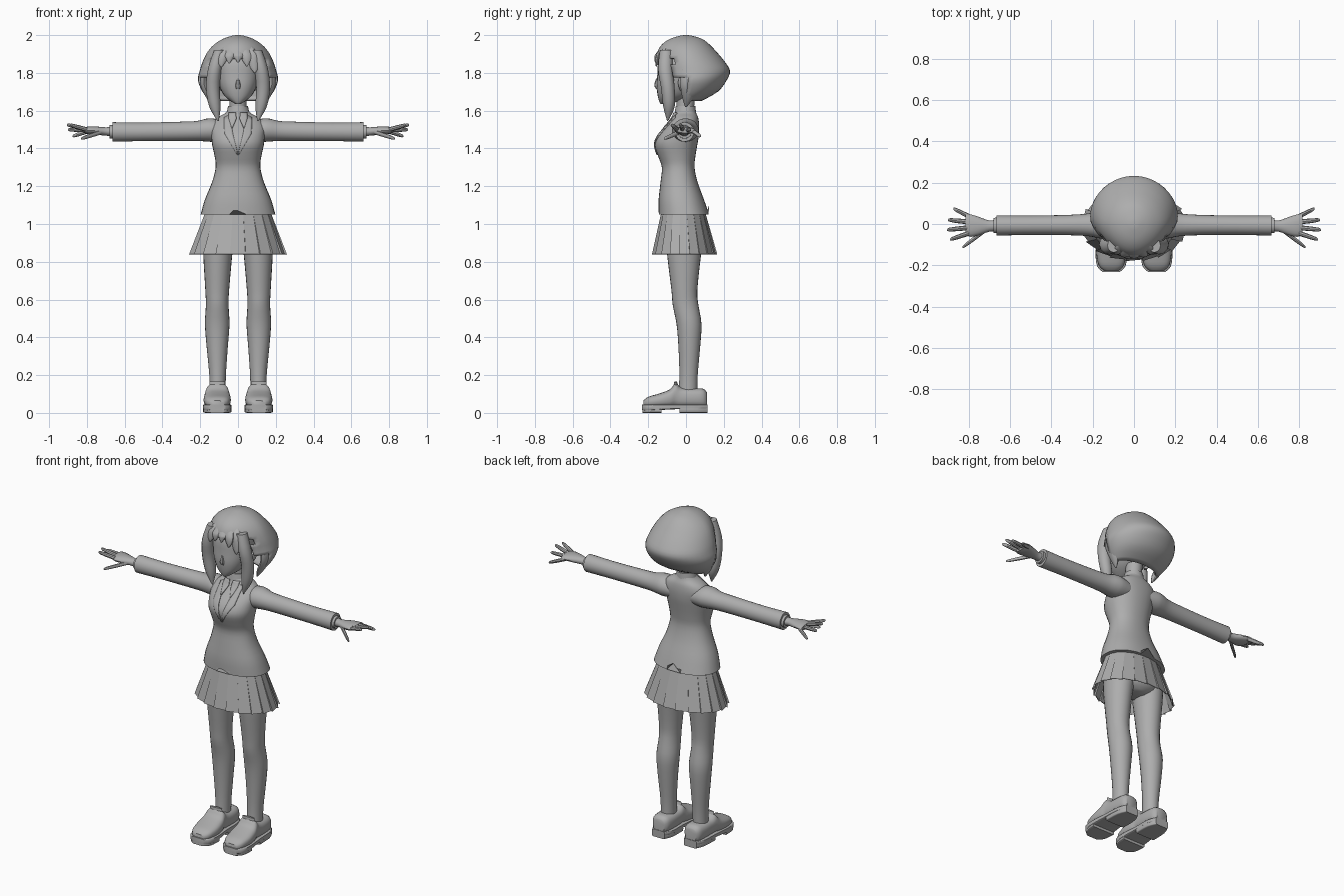
import bpy, bmesh, math
from mathutils import Vector
from mathutils.bvhtree import BVHTree

grey = bpy.data.materials.new("plain_grey")
grey.diffuse_color = (0.42, 0.42, 0.42, 1)


def finish(name, bm, angle=40, mirror=False, thick=0.0):
    """Turn a bmesh into a named, shaded object."""
    bmesh.ops.recalc_face_normals(bm, faces=bm.faces[:])
    me = bpy.data.meshes.new(name)
    bm.to_mesh(me)
    bm.free()
    me.materials.append(grey)
    for p in me.polygons:
        p.use_smooth = angle > 0
    if angle > 0:
        me.set_sharp_from_angle(angle=math.radians(angle))
    ob = bpy.data.objects.new(name, me)
    bpy.context.collection.objects.link(ob)
    if thick:
        m = ob.modifiers.new("thickness", 'SOLIDIFY')
        m.thickness, m.offset = thick, -1
    if mirror:
        ob.modifiers.new("mirror", 'MIRROR')
    return ob


def spline(rings, k):
    """Catmull-Rom interpolation of ring parameters."""
    out = []
    for i in range(len(rings) - 1):
        p0, p1 = rings[max(i - 1, 0)], rings[i]
        p2, p3 = rings[i + 1], rings[min(i + 2, len(rings) - 1)]
        for j in range(k):
            t = j / k
            out.append([0.5 * (2 * b + (c - a) * t + (2 * a - 5 * b + 4 * c - d) * t * t
                               + (3 * b - a - 3 * c + d) * t ** 3)
                        for a, b, c, d in zip(p0, p1, p2, p3)])
    return out + [list(rings[-1])]


def loft_bm(rings, axis='z', n=24, power=2.0, k=3, caps=(True, True)):
    """Rings: (position, centre, half width, low, high) across the given axis."""
    bm, rows = bmesh.new(), []
    for t, c, r, lo, hi in spline(rings, k):
        row = []
        for i in range(n):
            a = 2 * math.pi * (i + 0.5) / n - math.pi / 2 - math.pi / n
            ca, sa = math.cos(a), math.sin(a)
            u = c + r * math.copysign(abs(ca) ** (2 / power), ca)
            v = (lo + hi) / 2 + (hi - lo) / 2 * math.copysign(abs(sa) ** (2 / power), sa)
            co = {'z': (u, v, t), 'y': (u, t, v), 'x': (t, u, v)}[axis]
            row.append(bm.verts.new(co))
        rows.append(row)
    for a, b in zip(rows, rows[1:]):
        for i in range(n):
            j = (i + 1) % n
            bm.faces.new((a[i], a[j], b[j], b[i]))
    if caps[0]:
        bm.faces.new(rows[0])
    if caps[1]:
        bm.faces.new(rows[-1])
    return bm


def loft(name, rings, mirror=False, angle=40, **kw):
    return finish(name, loft_bm(rings, **kw), angle, mirror)


# head, nose, ears, neck
loft("head", [(1.635, 0, .012, -.135, -.09), (1.65, 0, .038, -.142, -.04), (1.68, 0, .073, -.15, .02),
              (1.73, 0, .1, -.156, .08), (1.79, 0, .115, -.152, .11), (1.86, 0, .12, -.145, .12),
              (1.93, 0, .1, -.11, .11)], power=2.3)
loft("nose", [(1.715, 0, .012, -.158, -.14), (1.735, 0, .014, -.168, -.14), (1.77, 0, .006, -.158, -.14)], n=8)
loft("ear", [(1.705, .1, .008, -.03, -.01), (1.73, .112, .014, -.04, .005), (1.765, .118, .016, -.04, .01),
             (1.785, .118, .006, -.025, .0)], mirror=True, n=12)
loft("neck", [(1.53, 0, .055, -.05, .05), (1.6, 0, .045, -.05, .042), (1.68, 0, .046, -.05, .05)])

# hair cap, opened for the face and ears
bm = loft_bm([(1.65, 0, .15, -.09, .08), (1.70, 0, .188, -.115, .168), (1.76, 0, .212, -.14, .215),
              (1.81, 0, .203, -.153, .233), (1.86, 0, .187, -.16, .205), (1.91, 0, .162, -.152, .163),
              (1.95, 0, .127, -.128, .125), (1.98, 0, .08, -.085, .085), (1.997, 0, .03, -.03, .03),
              (2.0, 0, .004, -.004, .004)], n=40, caps=(False, True))
cut = []
for f in bm.faces:
    c = f.calc_center_median()
    if (c.y < -.07 and c.z < 1.87) or (c.y < 0 and c.z < 1.77):
        cut.append(f)
bmesh.ops.delete(bm, geom=cut, context='FACES')
for v in bm.verts:
    if v.co.y < 0:
        v.co.x *= 1 + 1.1 * v.co.y
finish("hair_cap", bm, 50, thick=.018)

# long side locks and fringe locks
loft("side_lock", [(1.545, .105, .003, -.10, -.095), (1.62, .122, .03, -.12, -.06), (1.72, .133, .036, -.132, -.06),
                   (1.82, .123, .036, -.148, -.07), (1.92, .098, .03, -.138, -.07)], mirror=True, n=12)
loft("rear_lock", [(1.62, .13, .003, -.005, .005), (1.67, .15, .02, -.02, .04), (1.74, .18, .02, -.03, .06),
                   (1.82, .175, .02, -.03, .06)], mirror=True, n=10)
for i, (x, tip) in enumerate([(-.085, 1.83), (-.045, 1.85), (0, 1.855), (.045, 1.835), (.085, 1.80)]):
    y = -.165 + 2.5 * x * x
    loft("fringe_lock_%d" % (i + 1), [(tip, x * 1.05, .003, y, y + .006), (tip + .03, x, .022, y - .002, y + .022),
         (1.9, x * .9, .028, y + .004, y + .035), (1.94, x * .7, .018, y + .035, y + .055)], n=10)

# blazer body
bm = loft_bm([(1.05, 0, .198, -.145, .122), (1.13, 0, .175, -.145, .095), (1.22, 0, .138, -.135, .062),
              (1.30, 0, .118, -.128, .045), (1.36, 0, .124, -.148, .05), (1.42, 0, .137, -.166, .06),
              (1.47, 0, .142, -.148, .068), (1.52, 0, .145, -.105, .07), (1.56, 0, .115, -.072, .065),
              (1.585, 0, .07, -.06, .055), (1.6, 0, .055, -.055, .05)], n=32, power=2.25)
tree = BVHTree.FromBMesh(bm)
for v in bm.verts:  # vents at the hem
    if abs(v.co.x) < .01 and v.co.z < 1.06:
        v.co.z += .05
finish("blazer_body", bm, 45)


def plate(name, inner, outer, lift, steps=10):
    """Strip between two lines (x, z) laid onto the chest."""
    bm, rows = bmesh.new(), []

    def at(line, t):
        s = t * (len(line) - 1)
        i = min(int(s), len(line) - 2)
        return Vector(line[i]).lerp(Vector(line[i + 1]), s - i)
    for j in range(steps + 1):
        a, b, row = at(inner, j / steps), at(outer, j / steps), []
        for q in range(5):
            p = a.lerp(b, q / 4)
            hit = tree.ray_cast(Vector((p.x, -1, p.y)), Vector((0, 1, 0)))[0]
            if hit is None:
                hit = tree.find_nearest(Vector((p.x, -.05, p.y)))[0]
            row.append(bm.verts.new((p.x, hit.y - lift, p.y)))
        rows.append(row)
    for a, b in zip(rows, rows[1:]):
        for i in range(4):
            bm.faces.new((a[i], a[i + 1], b[i + 1], b[i]))
    finish(name, bm, 50, mirror=True, thick=.006)


plate("lapel", [(.045, 1.58), (.025, 1.47), (.001, 1.37)], [(.075, 1.565), (.072, 1.48), (.004, 1.365)], .006)
plate("shirt_collar_wing", [(.012, 1.59), (.008, 1.56), (.03, 1.51)], [(.05, 1.59), (.05, 1.56), (.034, 1.51)], .009, 6)
loft("shirt_collar", [(1.565, 0, .066, -.064, .056), (1.6, 0, .058, -.058, .052), (1.625, 0, .052, -.054, .05)])

# sleeves and cuffs
loft("sleeve", [(.07, .0, .06, 1.44, 1.545), (.13, -.002, .07, 1.435, 1.558), (.17, -.003, .066, 1.437, 1.557),
                (.22, -.004, .055, 1.44, 1.545), (.32, -.005, .049, 1.44, 1.541), (.5, -.006, .047, 1.439, 1.537),
                (.665, -.007, .049, 1.436, 1.539)], mirror=True, axis='x')
loft("shirt_cuff", [(.65, -.007, .038, 1.452, 1.524), (.68, -.007, .037, 1.453, 1.523)], mirror=True, axis='x')

# hands
loft("palm", [(.66, -.007, .03, 1.463, 1.515), (.70, -.01, .027, 1.468, 1.512), (.75, -.01, .044, 1.472, 1.516),
              (.79, -.008, .054, 1.476, 1.516), (.815, -.003, .05, 1.482, 1.512)], mirror=True, axis='x', n=16)
fingers = {"index": ((.80, -.045, 1.50), (.89, -.075, 1.525)), "middle": ((.80, -.018, 1.50), (.905, -.028, 1.525)),
           "ring": ((.80, .01, 1.497), (.90, .02, 1.50)), "little": ((.79, .033, 1.493), (.875, .075, 1.465)),
           "thumb": ((.72, -.03, 1.488), (.83, -.113, 1.452))}
for nm, (a, b) in fingers.items():
    a, b = Vector(a), Vector(b)
    rings = []
    for t, r in ((0, .012), (.5, .0115), (.9, .009), (1, .004)):
        p = a.lerp(b, t)
        rings.append((p.x, p.y, r, p.z - r, p.z + r))
    loft(nm + "_finger", rings, mirror=True, axis='x', n=8, k=2)

# pleated skirt: each pleat is a flat panel tucked under its neighbour
bm, rows, pleats = bmesh.new(), [], 20
for z, rx, lo, hi in ((1.08, .168, -.128, .098), (.84, .262, -.182, .168)):
    row = []
    for i in range(pleats):
        for ang, s in ((i, 1.0), (i + 1, .955)):
            a = 2 * math.pi * (ang + .5) / pleats - math.pi / 2
            s = s if z < 1 else 1
            row.append(bm.verts.new((rx * s * math.cos(a), (lo + hi) / 2 + (hi - lo) / 2 * s * math.sin(a), z)))
    rows.append(row)
for i in range(2 * pleats):
    j = (i + 1) % (2 * pleats)
    bm.faces.new((rows[0][i], rows[0][j], rows[1][j], rows[1][i]))
bmesh.ops.remove_doubles(bm, verts=bm.verts[:], dist=.0005)
finish("pleated_skirt", bm, 0, thick=.005)

# hips and legs
loft("hips", [(.85, 0, .05, -.05, .06), (.88, 0, .13, -.09, .095), (.95, 0, .165, -.11, .11),
              (1.06, 0, .15, -.11, .085)])
loft("leg", [(.09, .108, .042, -.04, .06), (.2, .108, .044, -.035, .062), (.35, .11, .056, -.04, .075),
             (.47, .11, .065, -.05, .082), (.57, .11, .06, -.07, .066), (.65, .11, .063, -.077, .06),
             (.84, .107, .077, -.1, .08), (.95, .1, .085, -.105, .095)], mirror=True)

# loafers with sole and heel block
loft("shoe_upper", [(-.226, .11, .035, .03, .065), (-.2, .11, .06, .028, .085), (-.14, .11, .072, .028, .103),
                    (-.085, .11, .069, .028, .125), (-.055, .11, .062, .028, .158), (-.025, .109, .06, .028, .135),
                    (.04, .108, .06, .028, .13), (.09, .108, .053, .028, .128), (.11, .108, .036, .03, .11)],
     mirror=True, axis='y', power=2.7)
loft("shoe_tongue", [(.12, .11, .045, -.07, -.03), (.165, .11, .04, -.062, -.048)], mirror=True, n=12)
loft("shoe_sole", [(-.233, .11, .04, .015, .045), (-.205, .11, .068, .012, .045), (-.14, .11, .076, .015, .045),
                   (-.04, .11, .068, .02, .045), (.06, .108, .064, .02, .045), (.113, .108, .042, .02, .045)],
     mirror=True, axis='y', power=8)
loft("shoe_front_tread", [(-.23, .11, .038, 0, .03), (-.2, .11, .068, 0, .03), (-.13, .11, .075, 0, .03)],
     mirror=True, axis='y', power=8)
loft("shoe_heel", [(-.035, .109, .066, 0, .035), (.06, .108, .063, 0, .035), (.113, .108, .042, 0, .035)],
     mirror=True, axis='y', power=8)
